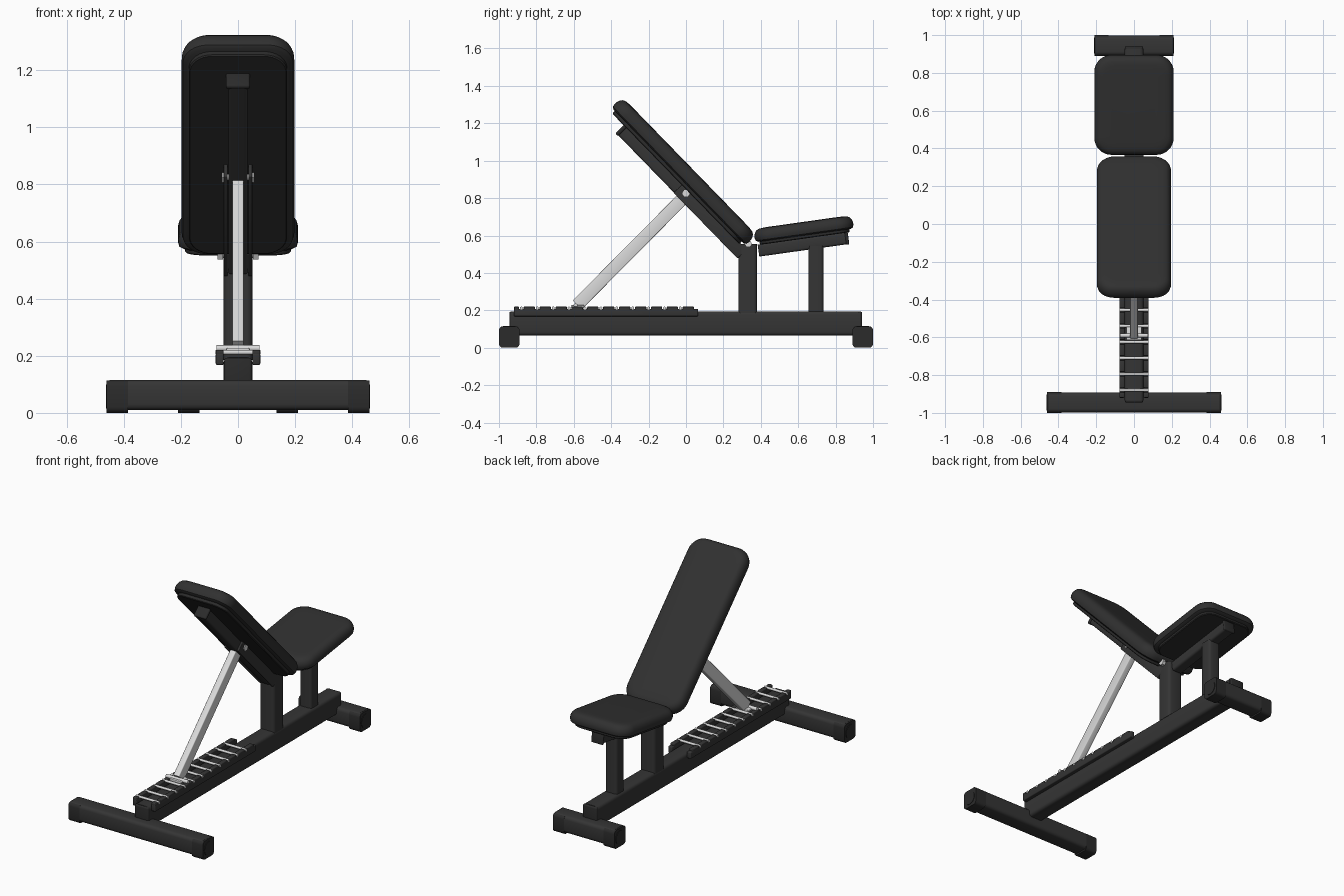
import bpy, bmesh, math
from mathutils import Matrix, Vector

if "Cube" in bpy.data.objects:
    bpy.data.objects.remove(bpy.data.objects["Cube"])


def material(name, rgb):
    m = bpy.data.materials.new(name)
    m.diffuse_color = (*rgb, 1)
    m.use_nodes = True
    m.node_tree.nodes["Principled BSDF"].inputs["Base Color"].default_value = m.diffuse_color
    return m


FRAME = material("dark_frame", (0.035, 0.035, 0.035))
PAD = material("black_padding", (0.030, 0.030, 0.030))
RUBBER = material("black_rubber", (0.024, 0.024, 0.024))
STEEL = material("bright_steel", (0.70, 0.70, 0.70))

IDENT = Matrix()
BACK = Matrix.Rotation(math.radians(-45.8), 4, 'X')   # local y runs down the backrest
SEAT = Matrix.Rotation(math.radians(8), 4, 'X')       # local y runs toward the seat end


def finish(name, bm, mat, matrix):
    bmesh.ops.recalc_face_normals(bm, faces=bm.faces)
    bm.transform(matrix)
    me = bpy.data.meshes.new(name)
    bm.to_mesh(me)
    bm.free()
    me.materials.append(mat)
    ob = bpy.data.objects.new(name, me)
    bpy.context.collection.objects.link(ob)
    bpy.ops.object.select_all(action='DESELECT')
    ob.select_set(True)
    bpy.context.view_layer.objects.active = ob
    bpy.ops.object.shade_smooth_by_angle(angle=math.radians(35))
    return ob


def box(name, x, y, z, mat=FRAME, r=0.015, matrix=IDENT, axis=None):
    """Box from ranges; bevels every edge, or only those running along one axis."""
    bm = bmesh.new()
    bmesh.ops.create_cube(bm, size=1)
    for v in bm.verts:
        v.co = Vector([(a + b) / 2 + c * (b - a) for (a, b), c in zip((x, y, z), v.co)])
    edges = list(bm.edges)
    if axis is not None:
        edges = [e for e in edges
                 if abs((e.verts[1].co - e.verts[0].co).normalized()[axis]) > 0.9]
    if r:
        bmesh.ops.bevel(bm, geom=edges, offset=r, segments=3, profile=0.5, affect='EDGES')
    return finish(name, bm, mat, matrix)


def rod(name, x0, x1, y, z, r, mat=STEEL, sides=16):
    """Cylinder lying along x."""
    bm = bmesh.new()
    bmesh.ops.create_cone(bm, cap_ends=True, segments=sides, radius1=r, radius2=r, depth=x1 - x0)
    return finish(name, bm, mat, Matrix.Translation(((x0 + x1) / 2, y, z))
                  @ Matrix.Rotation(math.pi / 2, 4, 'Y'))


def cushion(name, hx, y0, y1, layers, corner, mat, matrix):
    """Rounded rectangle lofted through (inset, height) layers."""
    bm = bmesh.new()
    cy, hy, loops = (y0 + y1) / 2, (y1 - y0) / 2, []
    for inset, h in layers:
        loop, rad = [], max(corner - inset * 0.6, 0.01)
        for q, (sx, sy) in enumerate(((1, 1), (-1, 1), (-1, -1), (1, -1))):
            for k in range(9):
                a = math.pi / 2 * (q + k / 8)
                loop.append(bm.verts.new((
                    sx * (hx - inset - rad) + rad * math.cos(a),
                    cy + sy * (hy - inset - rad) + rad * math.sin(a), h)))
        loops.append(loop)
    for a, b in zip(loops, loops[1:]):
        for i in range(len(a)):
            j = (i + 1) % len(a)
            bm.faces.new((a[i], a[j], b[j], b[i]))
    bm.faces.new(loops[0])
    bm.faces.new(loops[-1])
    return finish(name, bm, mat, matrix)


def pad_layers(z0, z1):
    """Softly rounded cushion edge."""
    t = z1 - z0
    return [(0.016, z0), (0.004, z0 + 0.1 * t), (0, z0 + 0.3 * t), (0.001, z0 + 0.5 * t),
            (0.006, z0 + 0.7 * t), (0.015, z0 + 0.86 * t), (0.028, z0 + 0.95 * t),
            (0.05, z1 - 0.001), (0.08, z1)]


# Base beam with plugged ends
box("base_beam", (-0.05, 0.05), (-0.935, 0.93), (0.065, 0.195), r=0.018, axis=1)
for name, a, b in (("front", -0.945, -0.925), ("rear", 0.92, 0.942)):
    box(name + "_beam_plug", (-0.048, 0.048), (a, b), (0.067, 0.193), RUBBER, 0.008)

# Cross feet with rubber end caps and round plugs
for name, half, y0, y1 in (("front", 0.46, -1.0, -0.89), ("rear", 0.21, 0.89, 1.0)):
    box(name + "_foot", (-half + 0.01, half - 0.01), (y0 + 0.002, y1 - 0.002),
        (0.01, 0.115), r=0.02, axis=0)
    for s in (-1, 1):
        xs = sorted((s * (half - 0.075), s * half))
        box(name + "_foot_cap", xs, (y0, y1), (0, 0.114), RUBBER, 0.02, axis=0)
        xs = sorted((s * (half - 0.01), s * (half + 0.003)))
        rod(name + "_foot_plug", *xs, (y0 + y1) / 2, 0.057, 0.042, RUBBER, 24)

# Ladder: toothed side rails and steel rungs
for s in (-1, 1):
    xs = sorted((s * 0.05, s * 0.078))
    box("ladder_rail", xs, (-0.92, 0.065), (0.168, 0.208), r=0.005)
    for i in range(11):
        y = -0.88 + i * 0.085
        box("ladder_tooth", xs, (y + 0.012, min(y + 0.073, 0.063)), (0.2, 0.22), r=0.005)
    box("ladder_end_tooth", xs, (-0.919, -0.892), (0.2, 0.22), r=0.005)
for i in range(11):
    rod("ladder_rung", -0.078, 0.078, -0.88 + i * 0.085, 0.212, 0.008, sides=12)

# Uprights
box("main_post", (-0.05, 0.05), (0.28, 0.38), (0.185, 0.555), r=0.018, axis=2)
box("seat_post", (-0.04, 0.04), (0.655, 0.735), (0.185, 0.545), r=0.015, axis=2)

# Seat: carrier tube, board, cushion
box("seat_tube", (-0.035, 0.035), (0.456, 0.935), (0.428, 0.492), r=0.012, matrix=SEAT, axis=1)
box("seat_tube_plug", (-0.04, 0.04), (0.925, 0.942), (0.425, 0.494), RUBBER, 0.007, matrix=SEAT)
cushion("seat_board", 0.185, 0.468, 0.953, [(0.004, 0.49), (0, 0.494), (0, 0.515)],
        0.08, RUBBER, SEAT)
cushion("seat_cushion", 0.21, 0.445, 0.978, pad_layers(0.507, 0.579), 0.09, PAD, SEAT)

# Backrest: carrier tube, side brackets, board, cushion
box("back_tube", (-0.034, 0.034), (-1.075, -0.16), (0.532, 0.598), r=0.012, matrix=BACK, axis=1)
box("back_tube_plug", (-0.042, 0.042), (-1.085, -1.065), (0.527, 0.602), RUBBER, 0.008, matrix=BACK)
for s in (-1, 1):
    xs = sorted((s * 0.036, s * 0.05))
    box("back_bracket", xs, (-0.64, -0.15), (0.53, 0.598), r=0.004, matrix=BACK)
cushion("back_board", 0.172, -1.172, -0.2, [(0.004, 0.59), (0, 0.594), (0, 0.62)],
        0.08, RUBBER, BACK)
cushion("back_cushion", 0.197, -1.2, -0.17, pad_layers(0.61, 0.691), 0.09, PAD, BACK)

# Pivot bolts with nuts
for name, y, z, half in (("hinge", 0.333, 0.555, 0.062), ("strut", 0.0, 0.825, 0.046)):
    rod(name + "_bolt", -half, half, y, z, 0.012)
    for s in (-1, 1):
        xs = sorted((s * (half - 0.01), s * (half + 0.01)))
        rod(name + "_nut", *xs, y, z, 0.02, sides=6)

# Adjustable support strut and its catch
top, foot = Vector((0, 0.005, 0.82)), Vector((0, -0.585, 0.225))
d = top - foot
STRUT = Matrix.Translation(foot) @ Matrix.Rotation(math.atan2(d.z, d.y), 4, 'X')
box("support_strut", (-0.02, 0.02), (0.005, d.length + 0.01), (-0.034, 0.034), STEEL, 0.005,
    matrix=STRUT, axis=1)
rod("strut_catch", -0.075, 0.075, -0.59, 0.226, 0.011)
box("strut_catch_plate", (-0.04, 0.04), (-0.615, -0.545), (0.213, 0.228), STEEL, 0.004)
